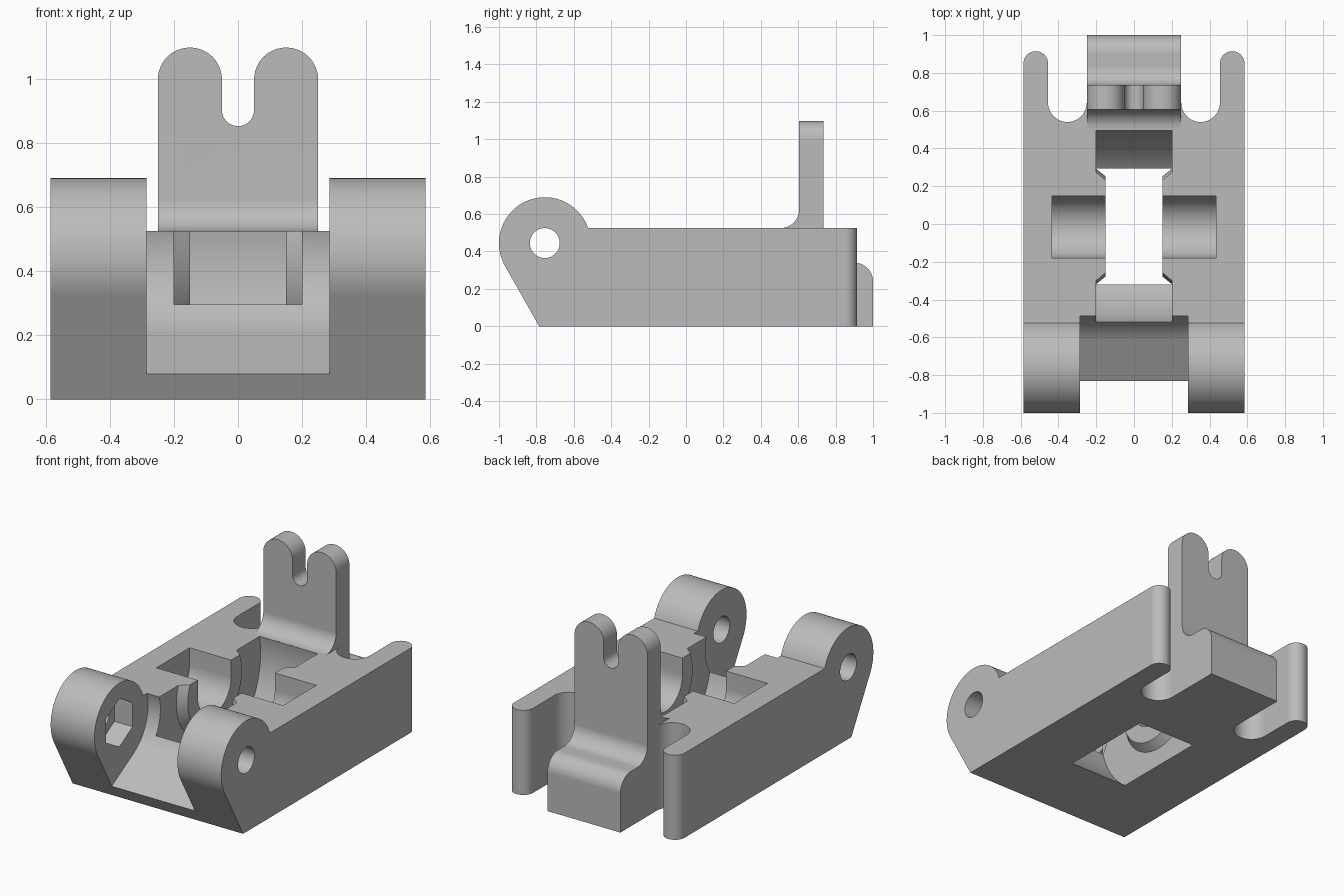
import bpy, bmesh
from math import sin, cos, pi, radians

if "Cube" in bpy.data.objects:
    bpy.data.objects.remove(bpy.data.objects["Cube"], do_unlink=True)

grey = bpy.data.materials.new("plain_grey")
grey.use_nodes = True
COLOUR = (0.5, 0.5, 0.5, 1)
grey.diffuse_color = COLOUR
grey.node_tree.nodes["Principled BSDF"].inputs["Base Color"].default_value = COLOUR


def arc(cu, cv, r, a, b, n=16):
    """Points on an arc from angle a to b in degrees."""
    angles = [radians(a + (b - a) * i / n) for i in range(n + 1)]
    return [(cu + r * cos(t), cv + r * sin(t)) for t in angles]


def mirrored(half):
    """Close a half outline by mirroring it across the centre line."""
    return half + [(-u, v) for u, v in reversed(half) if u > 1e-5]


def loft(name, loops):
    """Skin equal-length loops of points and cap both ends."""
    bm = bmesh.new()
    rings = [[bm.verts.new(p) for p in loop] for loop in loops]
    n = len(rings[0])
    for a, b in zip(rings, rings[1:]):
        for i in range(n):
            j = (i + 1) % n
            bm.faces.new((a[i], a[j], b[j], b[i]))
    bm.faces.new(rings[0])
    bm.faces.new(rings[-1])
    bmesh.ops.recalc_face_normals(bm, faces=bm.faces)
    mesh = bpy.data.meshes.new(name)
    bm.to_mesh(mesh)
    bm.free()
    mesh.materials.append(grey)
    obj = bpy.data.objects.new(name, mesh)
    bpy.context.collection.objects.link(obj)
    return obj


def prism(name, pts, axis, lo, hi):
    place = {"x": lambda u, v, t: (t, u, v),
             "y": lambda u, v, t: (u, t, v),
             "z": lambda u, v, t: (u, v, t)}[axis]
    return loft(name, [[place(u, v, t) for u, v in pts] for t in (lo, hi)])


def lathe_x(name, sections, cy, cz, n=96):
    """Turned solid around an x-aligned axis from (x, radius) sections."""
    ring = [(cos(2 * pi * i / n), sin(2 * pi * i / n)) for i in range(n)]
    return loft(name, [[(x, cy + r * c, cz + r * s) for c, s in ring] for x, r in sections])


def boolean(target, tool, operation):
    mod = target.modifiers.new(tool.name, "BOOLEAN")
    mod.operation, mod.solver, mod.object = operation, "EXACT", tool
    bpy.context.view_layer.objects.active = target
    bpy.ops.object.modifier_apply(modifier=mod.name)
    bpy.data.objects.remove(tool, do_unlink=True)


HINGE = (-0.755, 0.445)
TOP = 0.525

# Base with round hinge ears, from its side profile
side = [(-0.785, 0), (1.2, 0), (1.2, TOP)] + arc(*HINGE, 0.245, 19, 209.4, 48)
body = prism("hinged_bracket", side, "x", -0.585, 0.585)

# Plan outline with two rounded rear arms and the slots beside the tab
plan = mirrored([(0.585, -1.2)] + arc(0.52, 0.85, 0.065, 0, 180)
                + arc(0.3525, 0.6425, 0.1025, 0, -180, 24))
boolean(body, prism("plan_outline", plan, "z", -0.1, 1), "INTERSECT")

# Rear tab with upright post, curved into the base
tab_side = ([(0.53, 0), (1, 0)] + arc(0.9, 0.24, 0.1, 0, 90)
            + arc(0.835, 0.44, 0.1, 270, 180) + [(0.735, 1.2), (0.605, 1.2)]
            + arc(0.505, 0.625, 0.1, 0, -90) + [(0.53, 0.45)])
tab = prism("rear_tab", tab_side, "x", -0.3, 0.3)
fork = mirrored([(0.25, -0.1)] + arc(0.15, 0.997, 0.1, 0, 180, 24)
                + arc(0, 0.902, 0.05, 0, -90))
boolean(tab, prism("fork_outline", fork, "y", 0, 1.5), "INTERSECT")
boolean(body, tab, "UNION")

# Gap between the hinge ears: a flat ramp running into a round back
gap = [(-1.3, -0.19)] + arc(*HINGE, 0.28, -60, 30, 28) + [(-0.51, 1), (-1.3, 1)]
boolean(body, prism("hinge_gap", gap, "x", -0.285, 0.285), "DIFFERENCE")

# Wheel well, leaving a bevelled round boss on each wall
well = [(-0.15, 0.265), (-0.2, 0.305), (-0.2, 0.52),
        (0.2, 0.52), (0.2, 0.305), (0.15, 0.265)]
boolean(body, lathe_x("wheel_well", well, -0.013, 0.42), "DIFFERENCE")

# Axle cradle, open at the top
cradle = arc(-0.016, 0.42, 0.163, 180, 360, 32) + [(0.147, 1), (-0.179, 1)]
boolean(body, prism("axle_cradle", cradle, "x", -0.435, 0.435), "DIFFERENCE")

# Hinge pin hole, with a hexagonal nut recess inside one ear
boolean(body, lathe_x("pin_hole", [(-0.7, 0.08), (0.7, 0.08)], *HINGE, 48), "DIFFERENCE")
nut = arc(*HINGE, 0.15, 30, 330, 5)
boolean(body, prism("nut_recess", nut, "x", -0.41, -0.2), "DIFFERENCE")

# Smooth curves, crisp edges
bpy.ops.object.select_all(action="DESELECT")
body.select_set(True)
bpy.context.view_layer.objects.active = body
bpy.ops.object.shade_smooth_by_angle(angle=radians(25))
weighted = body.modifiers.new("clean_shading", "WEIGHTED_NORMAL")
weighted.keep_sharp = True
